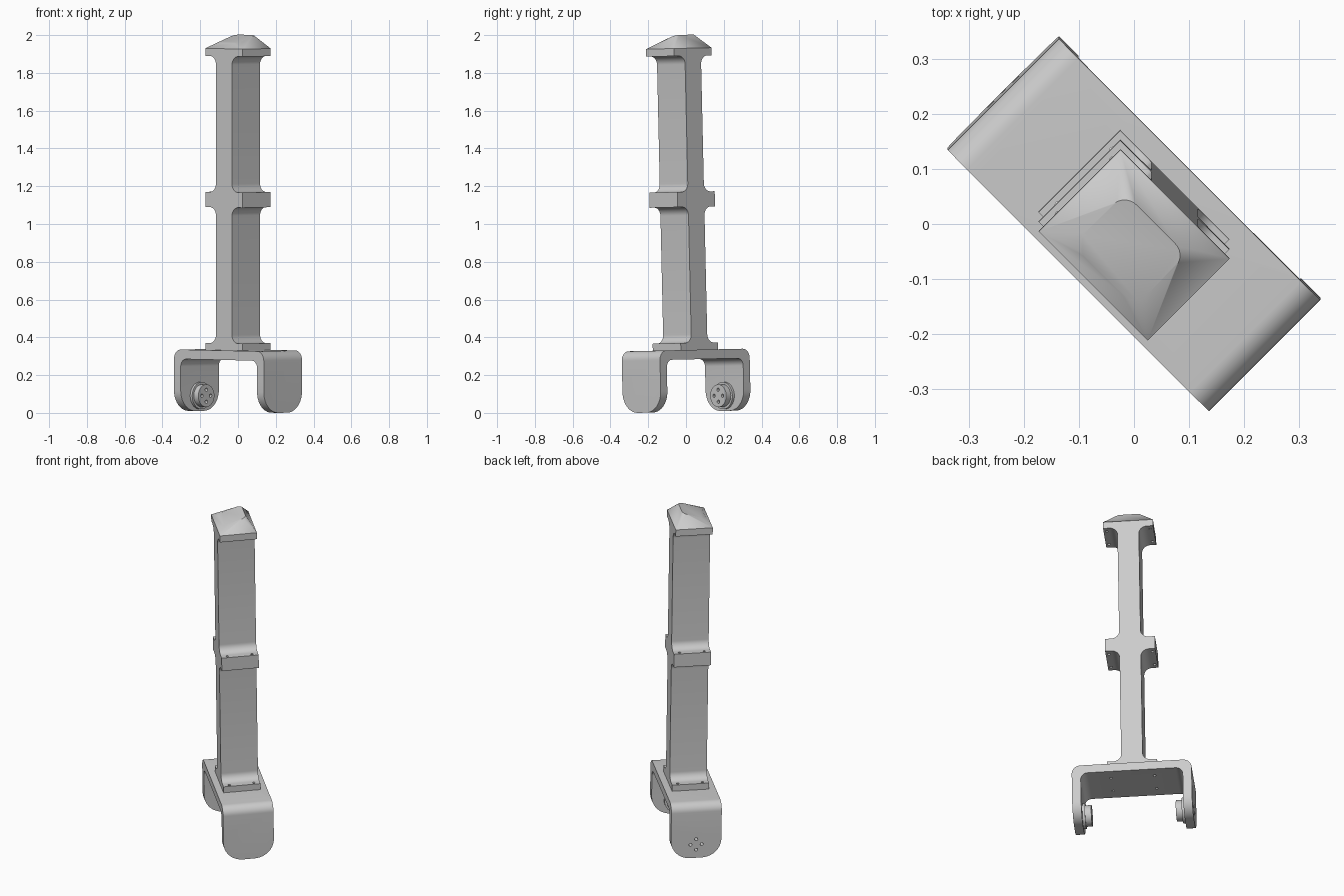
import bpy, bmesh, math
from mathutils import Matrix, Vector

if "Cube" in bpy.data.objects:
    bpy.data.objects.remove(bpy.data.objects["Cube"], do_unlink=True)

grey = bpy.data.materials.new("plain_grey")
grey.use_nodes = True
grey.diffuse_color = (0.6, 0.6, 0.6, 1)
grey.node_tree.nodes["Principled BSDF"].inputs["Base Color"].default_value = (0.6, 0.6, 0.6, 1)


def rounded(corners, steps=10):
    """Outline from (a, b, radius) corners, all right-angled."""
    out = []
    for i, (a, b, r) in enumerate(corners):
        p = Vector((a, b))
        if r == 0:
            out.append(p)
            continue
        d1 = (Vector(corners[i - 1][:2]) - p).normalized()
        d2 = (Vector(corners[(i + 1) % len(corners)][:2]) - p).normalized()
        centre = p + r * (d1 + d2)
        for k in range(steps + 1):
            t = math.pi / 2 * k / steps
            out.append(centre - r * (d2 * math.cos(t) + d1 * math.sin(t)))
    return out


def mirrored(half):
    return half + [(-a, b, r) for a, b, r in reversed(half)]


def finish(name, bm):
    bmesh.ops.recalc_face_normals(bm, faces=bm.faces)
    mesh = bpy.data.meshes.new(name)
    bm.to_mesh(mesh)
    bm.free()
    mesh.materials.append(grey)
    obj = bpy.data.objects.new(name, mesh)
    bpy.context.collection.objects.link(obj)
    return obj


def prism(name, outline, axis, depth):
    """Extrude an outline by +-depth along x or y; its second value is z."""
    bm = bmesh.new()
    rings = []
    for s in (-depth, depth):
        rings.append([bm.verts.new((s, a, z) if axis == "x" else (a, s, z)) for a, z in outline])
    bm.faces.new(rings[0])
    bm.faces.new(rings[1])
    n = len(outline)
    for i in range(n):
        j = (i + 1) % n
        bm.faces.new((rings[0][i], rings[0][j], rings[1][j], rings[1][i]))
    return finish(name, bm)


def cylinders(name, radius, spans, segments=16):
    """Closed cylinders between pairs of points, as one object."""
    bm = bmesh.new()
    for start, end in spans:
        a, b = Vector(start), Vector(end)
        turn = (b - a).to_track_quat("Z", "Y").to_matrix().to_4x4()
        bmesh.ops.create_cone(bm, cap_ends=True, segments=segments, radius1=radius, radius2=radius,
                              depth=(b - a).length, matrix=Matrix.Translation((a + b) / 2) @ turn)
    return finish(name, bm)


def boolean(obj, tool, operation):
    mod = obj.modifiers.new(operation.lower(), "BOOLEAN")
    mod.operation, mod.object, mod.solver = operation, tool, "EXACT"
    bpy.context.view_layer.objects.active = obj
    bpy.ops.object.modifier_apply(modifier=mod.name)


BOTTOM, DECK, WIDE, THICK = 0.006, 0.333, 0.336, 0.05
HALF_V = 0.143

# U-shaped bracket with rounded feet
inner = WIDE - THICK
bracket = prism("bracket", rounded(mirrored([
    (inner, DECK - THICK, 0.04), (inner, BOTTOM, 0), (WIDE, BOTTOM, 0), (WIDE, DECK, 0.05)])), "y", HALF_V)
foot_shape = prism("foot_shape", rounded(mirrored([(HALF_V, BOTTOM, 0.11), (HALF_V, 0.4, 0)])), "x", 0.5)
boolean(bracket, foot_shape, "INTERSECT")

# Column with filleted base, middle and top flanges
F, C, R = 0.14, 0.06, 0.045
column = prism("column", rounded(mirrored([
    (F, DECK, 0), (F, 0.37, 0), (C, 0.37, R), (C, 1.09, R), (F, 1.09, 0), (F, 1.17, 0),
    (C, 1.17, R), (C, 1.89, R), (F, 1.89, 0), (F, 1.93, 0)])), "y", 0.105)

# Cap: rectangle blended to a rounded, sloping top
bm = bmesh.new()
for x in (-F, F):
    for y in (-0.105, 0.105):
        bm.verts.new((x, y, 1.93))
for x, y in rounded(mirrored([(0.08, -0.078, 0.03), (0.08, 0.056, 0.03)])):
    bm.verts.new((x, y, 1.984 + 0.31 * y))
bmesh.ops.convex_hull(bm, input=bm.verts)
bmesh.ops.dissolve_limit(bm, angle_limit=0.01, verts=bm.verts, edges=bm.edges)
cap = finish("cap", bm)

# Axle bosses on the inside of both legs
AXLE = 0.087
bosses, collars = [], []
for side, s in (("left", 1), ("right", -1)):
    root = (s * (inner + 0.005), 0, AXLE)
    collars.append(cylinders(side + "_collar", 0.072, [(root, (s * (inner - 0.015), 0, AXLE))], 40))
    bosses.append(cylinders(side + "_boss", 0.06, [(root, (s * 0.237, 0, AXLE))], 40))

# Bolt holes through the flanges and deck
bolt_holes = cylinders("bolt_holes", 0.008, [
    ((x, y, 0.2), (x, y, 1.905)) for x in (-0.122, 0.122) for y in (-0.07, 0.07)])
for part in (bracket, column):
    boolean(part, bolt_holes, "DIFFERENCE")

# Axle holes through the leg on one side
axle_holes = cylinders("axle_holes", 0.009, [
    ((-0.4, y, AXLE + z), (-0.2, y, AXLE + z)) for y, z in ((0.032, 0), (-0.032, 0), (0, 0.032), (0, -0.032))])
for part in (bracket, bosses[1], collars[1]):
    boolean(part, axle_holes, "DIFFERENCE")

for helper in (foot_shape, bolt_holes, axle_holes):
    bpy.data.objects.remove(helper, do_unlink=True)

# Turn the model diagonally with a slight lean, and shade
place = Matrix.Translation((0, 0.005, 0)) @ Matrix.Rotation(0.0225, 4, "X") @ Matrix.Rotation(-math.pi / 4, 4, "Z")
bpy.ops.object.select_all(action="DESELECT")
for obj in [bracket, column, cap] + bosses + collars:
    obj.data.transform(place)
    obj.select_set(True)
bpy.context.view_layer.objects.active = column
bpy.ops.object.shade_smooth_by_angle(angle=math.radians(30))
